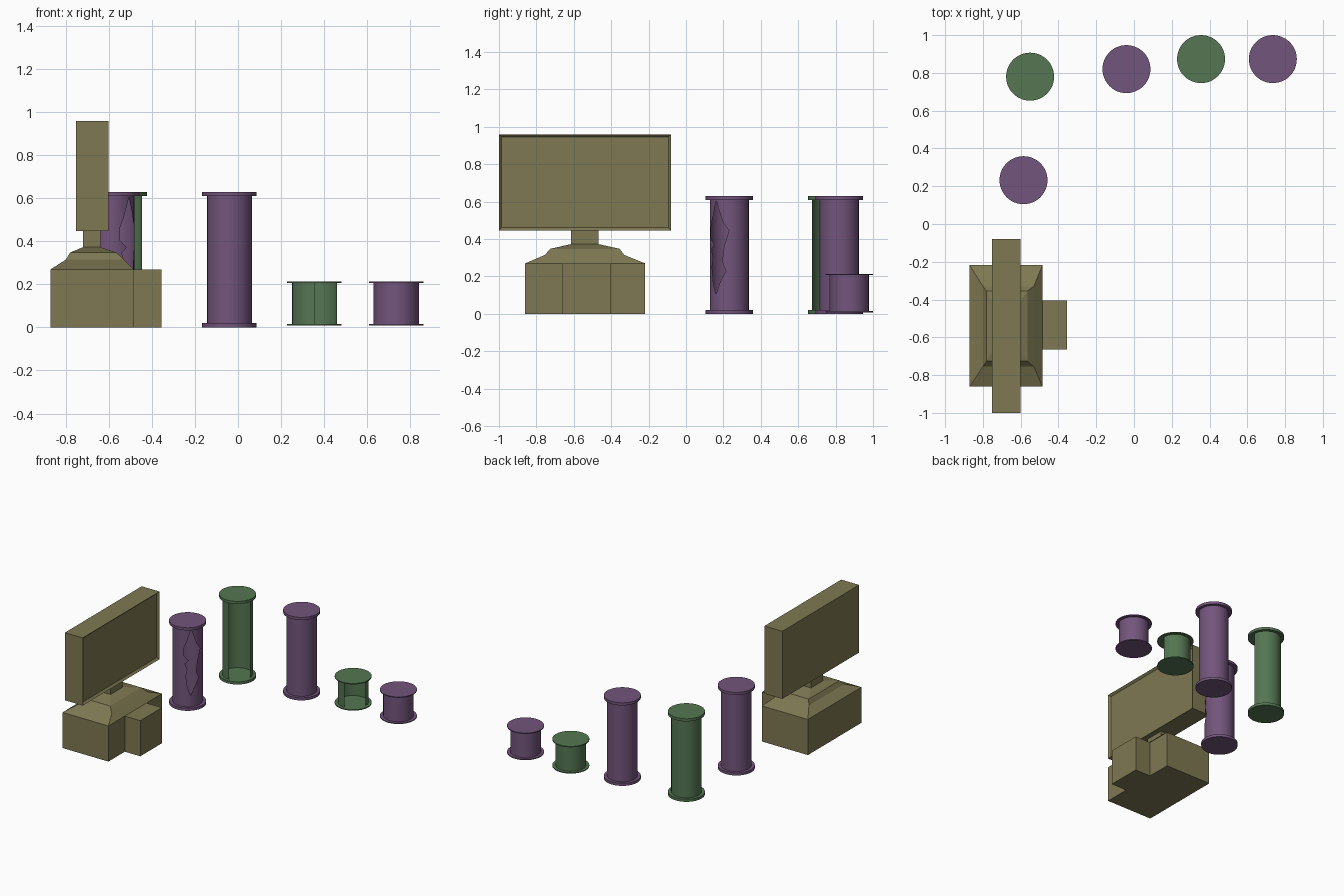
import bpy, bmesh
from math import sin, cos, radians
from mathutils import Matrix, Vector

if "Cube" in bpy.data.objects:
    bpy.data.objects.remove(bpy.data.objects["Cube"])


def material(name, rgb):
    m = bpy.data.materials.new(name)
    m.diffuse_color = (*rgb, 1)
    m.use_nodes = True
    m.node_tree.nodes["Principled BSDF"].inputs["Base Color"].default_value = m.diffuse_color
    return m


OLIVE = material("olive", (0.21, 0.19, 0.085))
PURPLE = material("purple", (0.17, 0.09, 0.20))
GREEN = material("green", (0.09, 0.18, 0.085))
SIDES = 24
STEP = 360 / SIDES


def finish(name, bm, mat, smooth=False):
    bmesh.ops.recalc_face_normals(bm, faces=bm.faces)
    me = bpy.data.meshes.new(name)
    bm.to_mesh(me)
    bm.free()
    ob = bpy.data.objects.new(name, me)
    bpy.context.collection.objects.link(ob)
    me.materials.append(mat)
    if smooth:
        bpy.ops.object.select_all(action='DESELECT')
        ob.select_set(True)
        bpy.context.view_layer.objects.active = ob
        bpy.ops.object.shade_smooth_by_angle(angle=radians(30))
    return ob


def loft(name, rings, mat):
    """Stack of rectangles (x0, x1, y0, y1, z) joined into a solid."""
    bm = bmesh.new()
    loops = [[bm.verts.new((x, y, z)) for x, y in ((a, c), (b, c), (b, d), (a, d))]
             for a, b, c, d, z in rings]
    for lo, hi in zip(loops, loops[1:]):
        for i in range(4):
            j = (i + 1) % 4
            bm.faces.new((lo[i], lo[j], hi[j], hi[i]))
    bm.faces.new(loops[0])
    bm.faces.new(loops[-1])
    return finish(name, bm, mat)


def box(name, x0, x1, y0, y1, z0, z1, mat):
    return loft(name, [(x0, x1, y0, y1, z0), (x0, x1, y0, y1, z1)], mat)


def disc(name, x, y, z0, z1, mat):
    bm = bmesh.new()
    bmesh.ops.create_cone(bm, cap_ends=True, segments=SIDES * 2, radius1=0.127, radius2=0.127,
                          depth=z1 - z0, matrix=Matrix.Translation((x, y, (z0 + z1) / 2)))
    finish(name, bm, mat, True)


def wall(name, x, y, z0, z1, mat, start=-180, end=180, hole=None, r=0.105):
    """Flat sheet in (angle, height), optionally with a hole, wrapped round the axis."""
    bm = bmesh.new()
    outlines = [[(start, z0), (end, z0), (end, z1), (start, z1)]] + ([hole] if hole else [])
    for pts in outlines:
        # heights are stretched so the flat sheet has even proportions
        vs = [bm.verts.new((a, h * 500, 0)) for a, h in pts]
        for i in range(len(vs)):
            bm.edges.new((vs[i - 1], vs[i]))
    bmesh.ops.triangle_fill(bm, use_beauty=True, edges=bm.edges[:])
    a = start + STEP
    while a < end - 0.1:
        bmesh.ops.bisect_plane(bm, geom=bm.verts[:] + bm.edges[:] + bm.faces[:],
                               plane_co=(a, 0, 0), plane_no=(1, 0, 0))
        a += STEP
    for v in bm.verts:
        # keep points on the flat facets between the corner angles
        k = (v.co.x - start) / STEP
        i = int(k + 1e-4)
        p, q = (Vector((cos(radians(start + n * STEP)), sin(radians(start + n * STEP))))
                for n in (i, i + 1))
        c = p.lerp(q, max(0, k - i)) * r
        v.co = (x + c.x, y + c.y, v.co.y / 500)
    bmesh.ops.remove_doubles(bm, verts=bm.verts[:], dist=0.0001)
    finish(name, bm, mat, True)


def canister(name, x, y, z0, z1, lid, mat, **kw):
    disc(name + "_base", x, y, z0, z0 + lid, mat)
    disc(name + "_lid", x, y, z1 - lid, z1, mat)
    wall(name + "_wall", x, y, z0 + lid, z1 - lid, mat, **kw)


# Console: base with sloped top, front step and neck
loft("console_base", [(-0.87, -0.485, -0.86, -0.218, 0), (-0.87, -0.485, -0.86, -0.218, 0.27),
                      (-0.80, -0.53, -0.755, -0.33, 0.315), (-0.78, -0.565, -0.725, -0.355, 0.348),
                      (-0.72, -0.64, -0.615, -0.468, 0.373)], OLIVE)
box("console_step", -0.485, -0.355, -0.664, -0.404, 0, 0.27, OLIVE)
box("console_neck", -0.72, -0.64, -0.615, -0.468, 0.37, 0.45, OLIVE)

# Screen with a shallow recess on the +x face
screen = box("console_screen", -0.752, -0.602, -1.0, -0.08, 0.447, 0.96, OLIVE)
bm = bmesh.new()
bm.from_mesh(screen.data)
front = max(bm.faces, key=lambda f: f.calc_center_median().x)
bmesh.ops.inset_region(bm, faces=[front], thickness=0.02)
for v in front.verts:
    v.co.x -= 0.015
bm.to_mesh(screen.data)
bm.free()

# Closed, open and cracked canisters; the open ones lack their front right quarter
crack = [(-42, 0.605), (-19, 0.49), (-1, 0.445), (-16, 0.36), (-22, 0.28), (-10, 0.23),
         (-32, 0.155), (-43, 0.105), (-55, 0.16), (-62, 0.25), (-56, 0.30), (-65, 0.345),
         (-50, 0.37), (-70, 0.406), (-70, 0.46), (-57, 0.52)]
canister("tall_canister", -0.04, 0.82, 0, 0.63, 0.02, PURPLE)
canister("tall_open_canister", -0.55, 0.78, 0, 0.63, 0.02, GREEN, start=0, end=270)
canister("cracked_canister", -0.585, 0.232, 0, 0.63, 0.02, PURPLE, hole=crack)
canister("short_open_canister", 0.355, 0.873, 0.008, 0.214, 0.007, GREEN, start=0, end=270)
canister("short_canister", 0.735, 0.873, 0.008, 0.214, 0.007, PURPLE)
